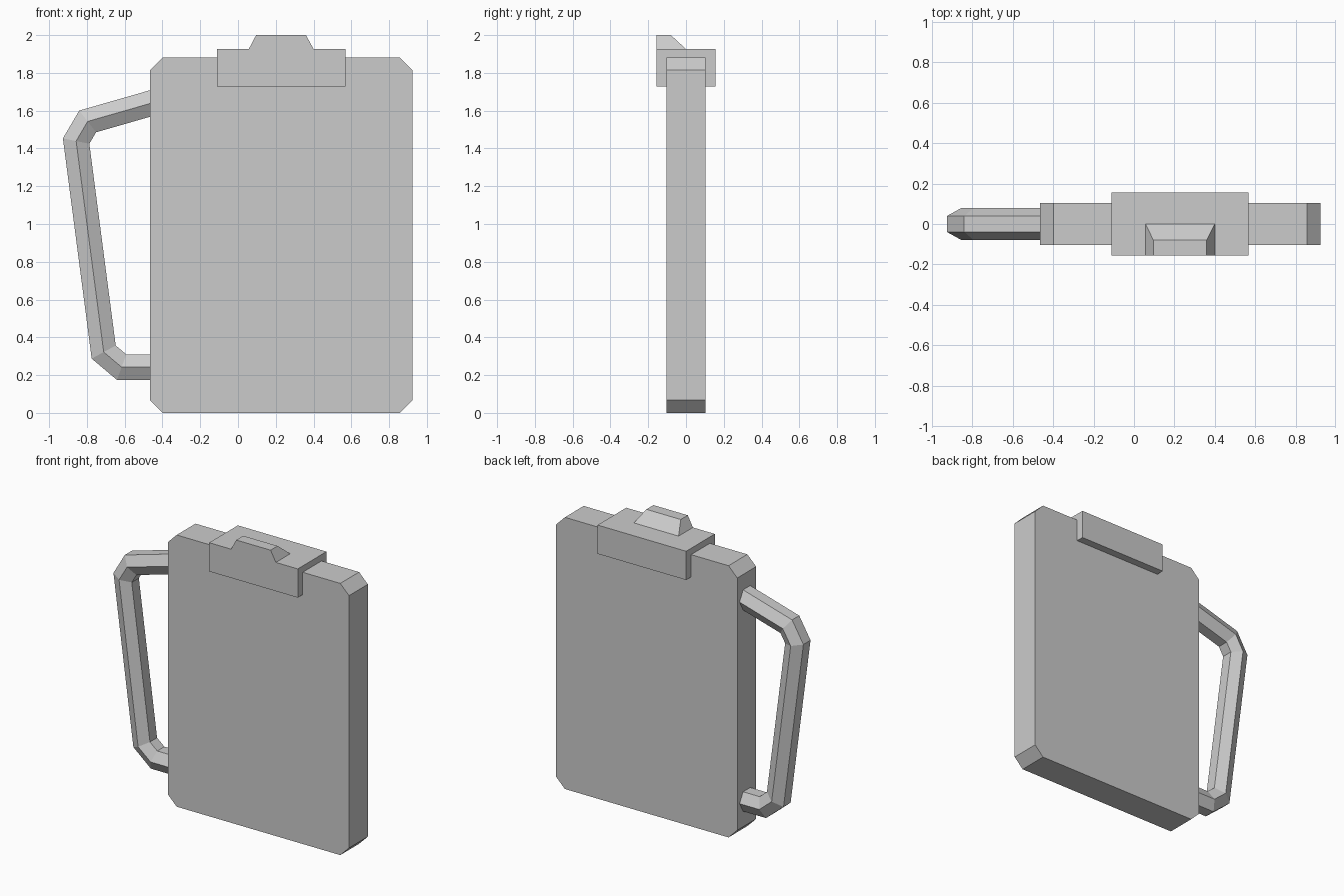
import bpy, bmesh, math
from mathutils import Vector

if "Cube" in bpy.data.objects:
    bpy.data.objects.remove(bpy.data.objects["Cube"])


def finish(name, bm):
    bmesh.ops.recalc_face_normals(bm, faces=bm.faces)
    mesh = bpy.data.meshes.new(name)
    bm.to_mesh(mesh)
    bm.free()
    obj = bpy.data.objects.new(name, mesh)
    bpy.context.collection.objects.link(obj)
    return obj


def loft(name, rings):
    """Join rings of equal point count into a capped solid."""
    bm = bmesh.new()
    loops = [[bm.verts.new(p) for p in ring] for ring in rings]
    n = len(loops[0])
    for a, b in zip(loops, loops[1:]):
        for i in range(n):
            j = (i + 1) % n
            bm.faces.new((a[i], a[j], b[j], b[i]))
    bm.faces.new(loops[0])
    bm.faces.new(loops[-1])
    return finish(name, bm)


def rect(x0, x1, y0, y1, z):
    return [(x0, y0, z), (x1, y0, z), (x1, y1, z), (x0, y1, z)]


# Flat container body with chamfered corners
L, R, H, C, D = -0.465, 0.923, 1.882, 0.067, 0.103
outline = [(L + C, 0), (R - C, 0), (R, C), (R, H - C),
           (R - C, H), (L + C, H), (L, H - C), (L, C)]
loft("body", [[(x, y, z) for x, z in outline] for y in (-D, D)])

# Lid block straddling the top edge
loft("lid", [rect(-0.111, 0.568, -0.157, 0.157, z) for z in (1.727, 1.926)])

# Thumb tab: flush front, sloped sides and back
loft("lid_tab", [rect(0.057, 0.40, -0.157, 0.0, 1.926),
                 rect(0.096, 0.36, -0.157, -0.08, 2.0)])

# Hexagonal handle swept along a mitred path in the XZ plane
path = [Vector(p) for p in [(-0.455, 1.641), (-0.796, 1.543), (-0.857, 1.439),
                            (-0.711, 0.322), (-0.616, 0.242), (-0.455, 0.242)]]


def mirrored(end, neighbour):
    # Virtual point that makes the end cut parallel to the body's side
    return Vector((2 * end.x - neighbour.x, neighbour.y))


ext = [mirrored(path[0], path[1])] + path + [mirrored(path[-1], path[-2])]
ext[0].y = 2 * path[0].y - path[1].y
rings = []
for k, (a, p, b) in enumerate(zip(ext, ext[1:], ext[2:])):
    u, v = (p - a).normalized(), (b - p).normalized()
    n1, n2 = Vector((u.y, -u.x)), Vector((v.y, -v.x))
    if k in (0, len(path) - 1):
        m = Vector((0, 1 / n2.y))
    else:
        m = (n1 + n2) / (1 + n1.dot(n2))
    ring = []
    for i in range(6):
        t = math.radians(60 * i)
        q = p + m * 0.078 * math.sin(t)
        ring.append((q.x, 0.078 * math.cos(t), q.y))
    rings.append(ring)
# The last end cut has its normal reversed relative to the first
loft("handle", rings)
